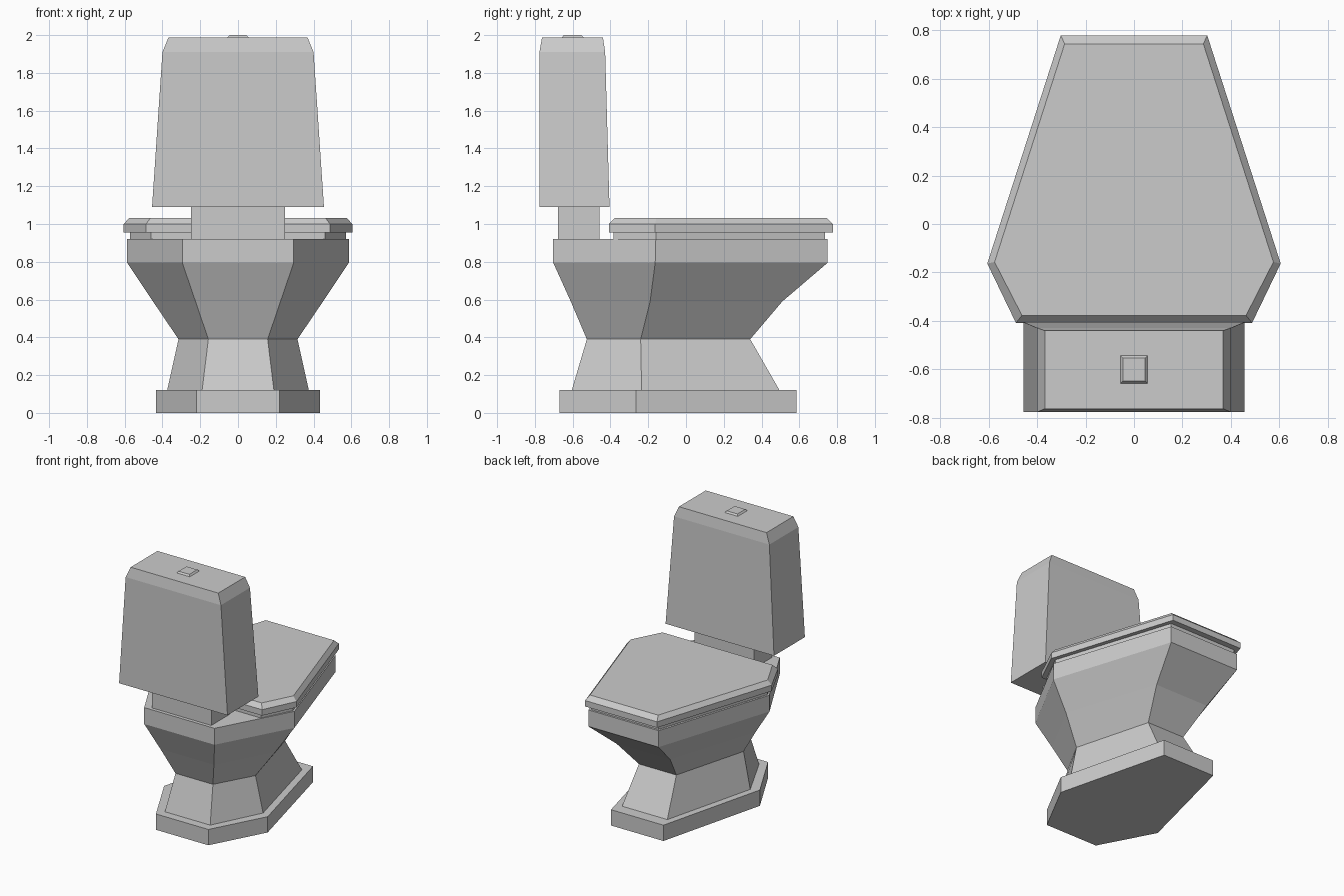
import bpy, bmesh

if "Cube" in bpy.data.objects:
    bpy.data.objects.remove(bpy.data.objects["Cube"])


def loft(name, rings):
    """Skin a stack of equally sized point rings and cap both ends."""
    bm = bmesh.new()
    loops = [[bm.verts.new(p) for p in ring] for ring in rings]
    for low, high in zip(loops, loops[1:]):
        n = len(low)
        for i in range(n):
            j = (i + 1) % n
            bm.faces.new((low[i], low[j], high[j], high[i]))
    bm.faces.new(loops[0][::-1])
    bm.faces.new(loops[-1])
    bmesh.ops.recalc_face_normals(bm, faces=bm.faces)
    mesh = bpy.data.meshes.new(name)
    bm.to_mesh(mesh)
    bm.free()
    obj = bpy.data.objects.new(name, mesh)
    bpy.context.collection.objects.link(obj)
    return obj


def hexagon(z, back, middle, tip):
    """Mirrored six-sided section from three (half width, y) pairs."""
    half = [back, middle, tip]
    return [(x, y, z) for x, y in half] + [(-x, y, z) for x, y in half[::-1]]


def rect(z, w, y0, y1):
    return [(-w, y0, z), (w, y0, z), (w, y1, z), (-w, y1, z)]


# Floor plinth
loft("base", [hexagon(z, (0.22, -0.67), (0.435, -0.265), (0.22, 0.585))
              for z in (0, 0.12)])

# Waisted pedestal flaring into the bowl
loft("bowl", [
    hexagon(0.12, (0.19, -0.605), (0.375, -0.235), (0.19, 0.495)),
    hexagon(0.39, (0.157, -0.525), (0.315, -0.24), (0.157, 0.34)),
    hexagon(0.59, (0.225, -0.61), (0.45, -0.19), (0.225, 0.51)),
    hexagon(0.795, (0.295, -0.703), (0.587, -0.163), (0.295, 0.75)),
    hexagon(0.92, (0.295, -0.703), (0.587, -0.16), (0.295, 0.75)),
])

# Thin seat under the lid
loft("seat", [hexagon(z, (0.46, -0.383), (0.572, -0.16), (0.283, 0.735))
              for z in (0.92, 0.955)])

# Lid with a chamfered upper edge
lid_edge = ((0.487, -0.408), (0.605, -0.163), (0.302, 0.778))
loft("lid", [
    hexagon(0.955, *lid_edge),
    hexagon(1.0, *lid_edge),
    hexagon(1.033, (0.462, -0.377), (0.575, -0.157), (0.286, 0.743)),
])

# Neck joining bowl and tank
loft("tank_neck", [rect(z, 0.25, -0.677, -0.457) for z in (0.92, 1.09)])

# Tapered water tank with chamfered top
loft("tank", [
    rect(1.09, 0.455, -0.776, -0.405),
    rect(1.91, 0.40, -0.776, -0.428),
    rect(1.988, 0.368, -0.762, -0.44),
])

# Flush button
loft("flush_button", [rect(1.988, 0.055, -0.657, -0.543),
                      rect(2.0, 0.045, -0.647, -0.553)])
